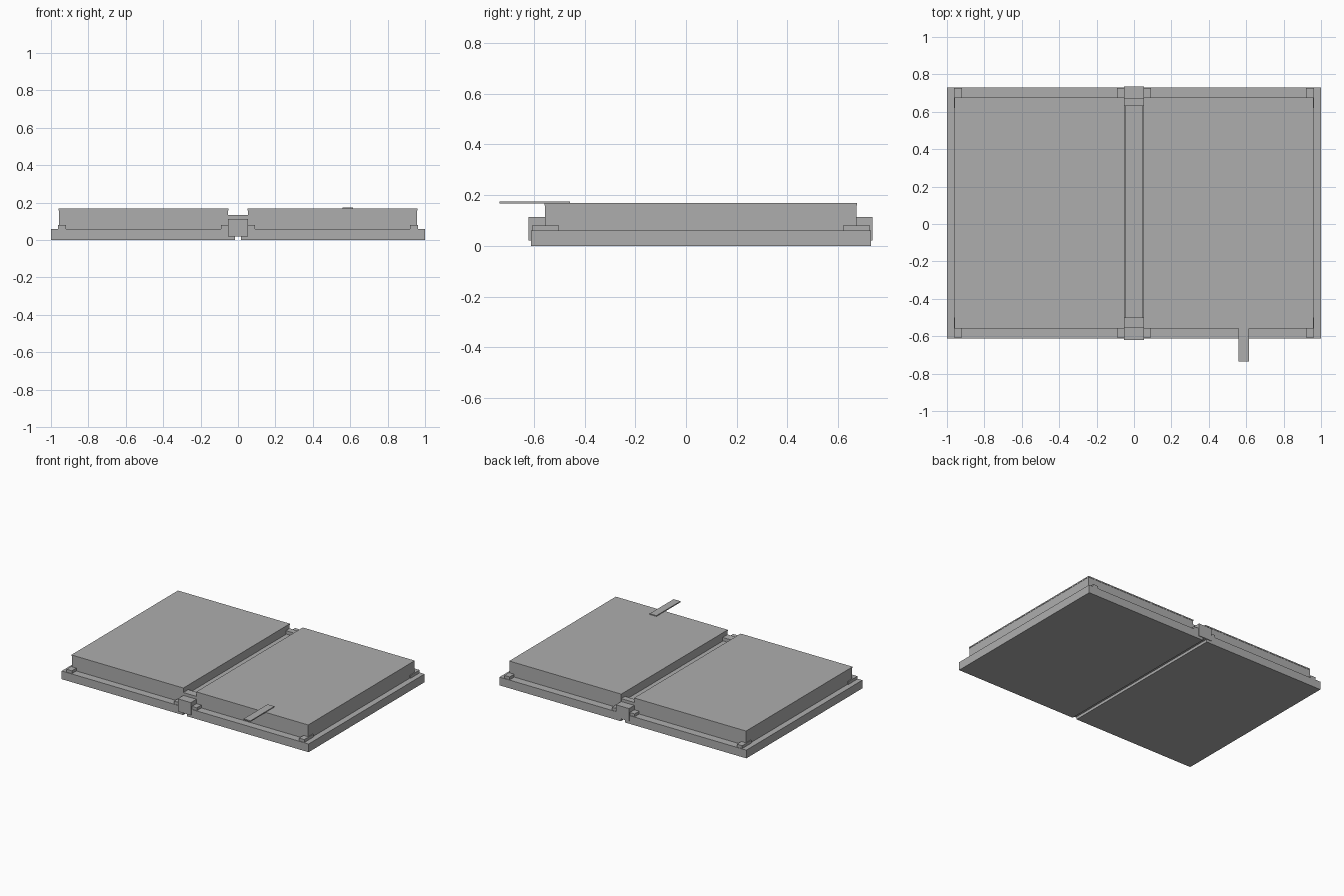
import bpy

if "Cube" in bpy.data.objects:
    bpy.data.objects.remove(bpy.data.objects["Cube"])

grey = bpy.data.materials.new("plain grey")
grey.diffuse_color = (0.42, 0.42, 0.42, 1)
grey.use_nodes = True
grey.node_tree.nodes["Principled BSDF"].inputs["Base Color"].default_value = grey.diffuse_color


def box(name, x0, x1, y0, y1, z0, z1):
    bpy.ops.mesh.primitive_cube_add(
        size=1, location=((x0 + x1) / 2, (y0 + y1) / 2, (z0 + z1) / 2))
    ob = bpy.context.object
    ob.name = name
    ob.scale = (x1 - x0, y1 - y0, z1 - z0)
    bpy.ops.object.transform_apply(location=True, rotation=True, scale=True)
    ob.data.materials.append(grey)
    return ob


# the two halves of the open book
for side, s in (("left", -1), ("right", 1)):
    def half(name, a, b, *rest):
        lo, hi = sorted((s * a, s * b))
        return box(side + "_" + name, lo, hi, *rest)

    half("cover", 0.017, 1.0, -0.612, 0.73, 0.0, 0.06)
    half("page_block", 0.054, 0.957, -0.556, 0.673, 0.06, 0.159)
    half("top_page", 0.052, 0.959, -0.558, 0.675, 0.159, 0.168)
    # small blocks holding the pages at the cover corners and beside the spine
    for end, y0, y1 in (("front", -0.608, -0.50), ("back", 0.62, 0.726)):
        half(end + "_corner_block", 0.92, 0.963, y0, y1, 0.06, 0.081)
        half(end + "_inner_block", 0.05, 0.092, y0, y1, 0.06, 0.081)

# spine strip in the valley and its stepped end caps
box("spine_strip", -0.049, 0.049, -0.52, 0.64, 0.02, 0.11)
box("front_spine_cap", -0.053, 0.053, -0.621, -0.50, 0.02, 0.113)
box("back_spine_cap", -0.053, 0.053, 0.63, 0.735, 0.02, 0.113)
box("front_headband", -0.053, 0.053, -0.556, -0.50, 0.11, 0.134)
box("back_headband", -0.053, 0.053, 0.63, 0.673, 0.11, 0.134)

# ribbon bookmark lying over the front edge
box("ribbon", 0.56, 0.615, -0.735, -0.458, 0.166, 0.174)
